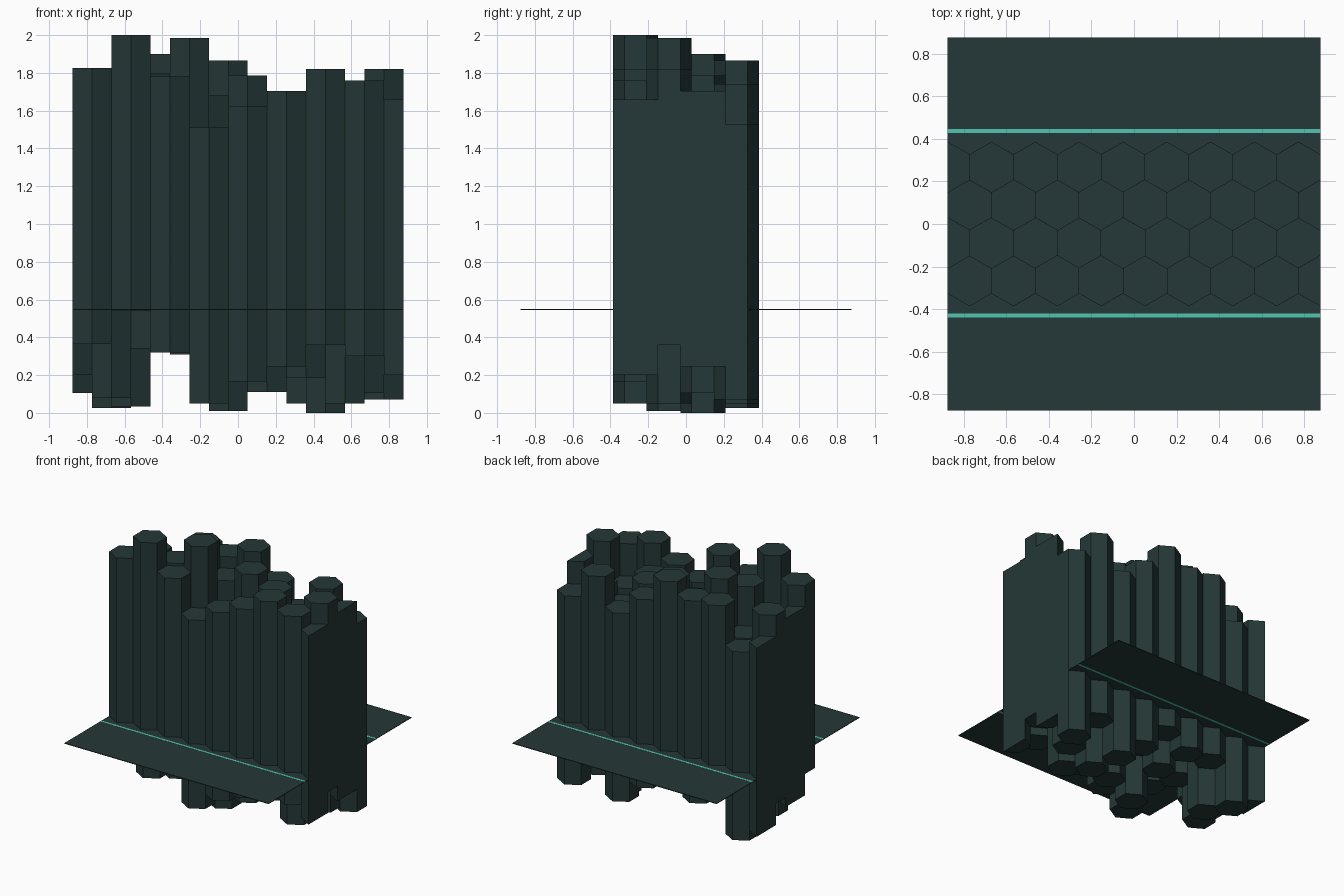
import bpy, bmesh, math

if "Cube" in bpy.data.objects:
    bpy.data.objects.remove(bpy.data.objects["Cube"])

HALF = 0.875                      # half width of the square sample
PITCH = 2 * HALF / 8.5            # column spacing in x
R = PITCH / math.sqrt(3)          # hexagon radius
LENGTH = 1.46                     # every column has the same length


def material(name, rgb):
    m = bpy.data.materials.new(name)
    m.diffuse_color = (*rgb, 1)
    m.use_nodes = True
    m.node_tree.nodes["Principled BSDF"].inputs["Base Color"].default_value = m.diffuse_color
    return m


stone = material("dark slate green", (0.018, 0.039, 0.038))
glow = material("bright teal", (0.08, 0.56, 0.44))


def add_object(name, bm, mat):
    bmesh.ops.recalc_face_normals(bm, faces=bm.faces)
    me = bpy.data.meshes.new(name)
    bm.to_mesh(me)
    bm.free()
    me.materials.append(mat)
    ob = bpy.data.objects.new(name, me)
    bpy.context.collection.objects.link(ob)


def column(bm, cx, cy, z0):
    # hexagon clipped at the sides: clamping gives exact half hexagons
    pts = []
    for k in range(6):
        a = math.radians(30 + 60 * k)
        x = max(-HALF, min(HALF, cx + R * math.cos(a)))
        y = cy + R * math.sin(a)
        pts.append((x, y))
    if abs(abs(cx) - HALF) < 1e-4:     # half column: drop the clamped corners
        s = 1 if cx > 0 else -1
        pts = [p for p in pts
               if not (abs(p[0] - s * HALF) < 1e-5 and abs(p[1] - cy) < R * 0.9)]
    low = [bm.verts.new((x, y, z0)) for x, y in pts]
    high = [bm.verts.new((x, y, z0 + LENGTH)) for x, y in pts]
    bm.faces.new(low[::-1])
    bm.faces.new(high)
    n = len(pts)
    for i in range(n):
        j = (i + 1) % n
        bm.faces.new((low[i], low[j], high[j], high[i]))


def box(name, x, y0, y1, z0, z1, mat):
    bm = bmesh.new()
    bmesh.ops.create_cube(bm, size=1)
    for v in bm.verts:
        v.co = (x * (1 if v.co.x > 0 else -1),
                y1 if v.co.y > 0 else y0,
                z1 if v.co.z > 0 else z0)
    add_object(name, bm, mat)


# bottom heights of the columns, row by row from front to back
rows = [
    [0.365, 0.54, 0.32, 0.05, 0.165, 0.245, 0.36, 0.30, 0.20],
    [0.20, 0.08, 0.34, 0.525, 0.01, 0.11, 0.185, 0.05, 0.36],
    [0.27, 0.035, 0.44, 0.22, 0.325, 0.235, 0.0, 0.105, 0.245],
    [0.105, 0.025, 0.33, 0.31, 0.405, 0.21, 0.05, 0.28, 0.07],
]
for r, bottoms in enumerate(rows):
    bm = bmesh.new()
    start = -HALF + (PITCH / 2 if r % 2 == 0 else 0)
    for i, z0 in enumerate(bottoms):
        column(bm, start + i * PITCH, (r - 1.5) * 1.5 * R, z0)
    add_object(f"column_row_{r + 1}", bm, stone)

# thin ground sheet and the two glowing strips beside the columns
box("ground_sheet", HALF, -HALF, HALF, 0.545, 0.55, stone)
for name, y in (("front_strip", -0.43), ("back_strip", 0.437)):
    box(name, HALF, y - 0.009, y + 0.009, 0.544, 0.551, glow)
